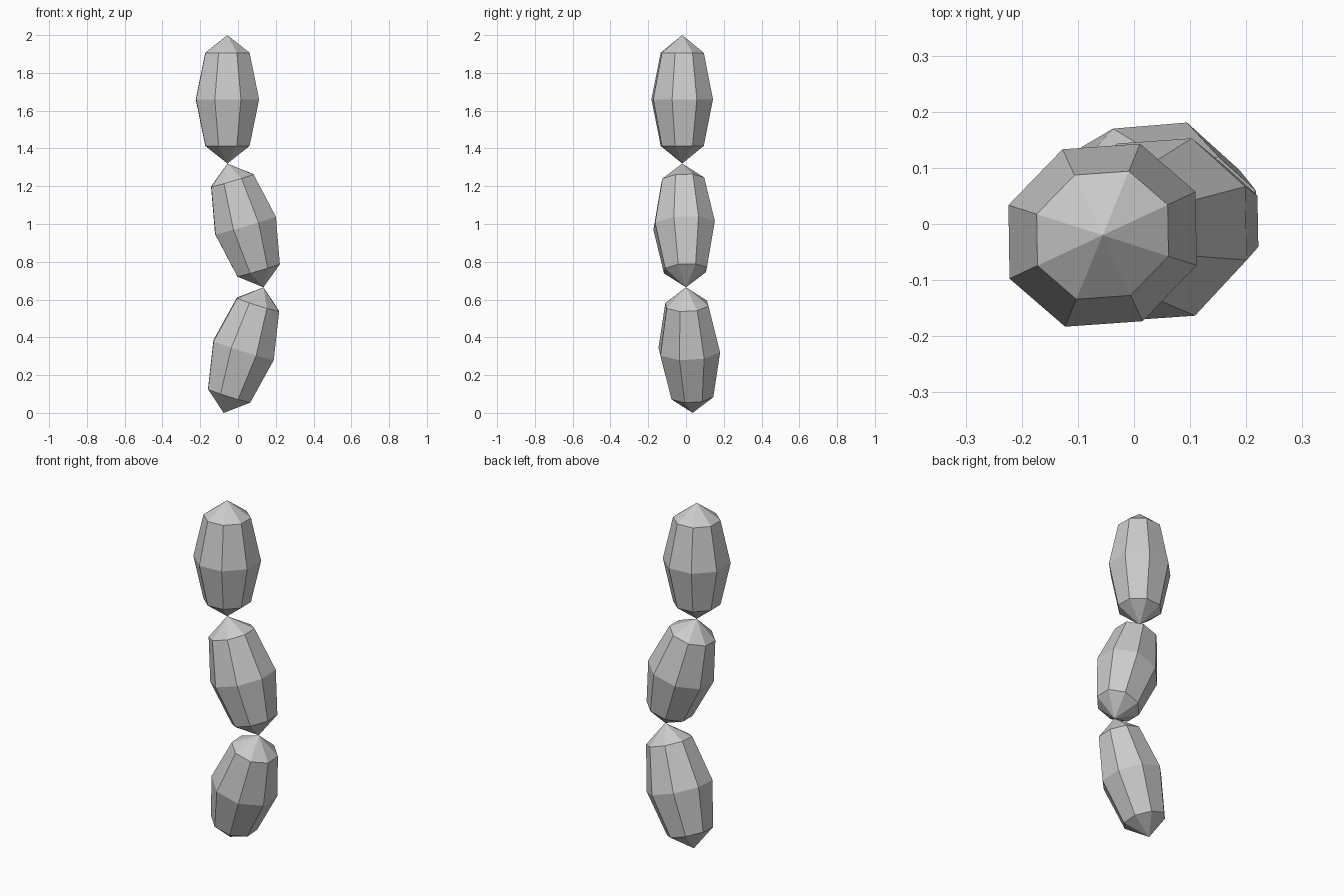
import bpy
import bmesh
from math import cos, sin, tau, radians
from mathutils import Vector

cube = bpy.data.objects.get("Cube")
if cube:
    bpy.data.objects.remove(cube, do_unlink=True)

grey = bpy.data.materials.new("light grey")
grey.use_nodes = True
colour = (0.6, 0.6, 0.6, 1)
grey.diffuse_color = colour
grey.node_tree.nodes["Principled BSDF"].inputs["Base Color"].default_value = colour

SIDES = 8
WIDE, NARROW, TWIST = 0.183, 0.169, radians(25)
# Ring profile: distance along the axis as a share of the half length, and girth
RINGS = [(-0.725, 0.7), (0, 1), (0.725, 0.7)]


def bead(name, bottom, top):
    """Eight-sided barrel with pointed ends, spanning two joints."""
    bottom, top = Vector(bottom), Vector(top)
    axis = top - bottom
    centre, half = (top + bottom) / 2, axis.length / 2
    turn = Vector((0, 0, 1)).rotation_difference(axis)
    bm = bmesh.new()

    def ring(height, girth):
        verts = []
        for i in range(SIDES):
            a = tau * i / SIDES
            u, v = WIDE * girth * cos(a), NARROW * girth * sin(a)
            p = Vector((u * cos(TWIST) - v * sin(TWIST),
                        u * sin(TWIST) + v * cos(TWIST), height * half))
            verts.append(bm.verts.new(centre + turn @ p))
        return verts

    rings = [ring(h, g) for h, g in RINGS]
    low, high = bm.verts.new(bottom), bm.verts.new(top)
    for i in range(SIDES):
        j = (i + 1) % SIDES
        bm.faces.new((low, rings[0][j], rings[0][i]))
        for a, b in zip(rings, rings[1:]):
            bm.faces.new((a[i], a[j], b[j], b[i]))
        bm.faces.new((rings[-1][i], rings[-1][j], high))
    mesh = bpy.data.meshes.new(name)
    bm.to_mesh(mesh)
    bm.free()
    mesh.materials.append(grey)
    bpy.context.collection.objects.link(bpy.data.objects.new(name, mesh))


# Chain of joints from the tip down to the base
joints = [(-0.056, -0.02, 2), (-0.056, -0.02, 1.32), (0.135, 0, 0.665), (-0.076, 0.035, 0)]
names = ["upper_segment", "middle_segment", "lower_segment"]
for name, top, bottom in zip(names, joints, joints[1:]):
    bead(name, bottom, top)
